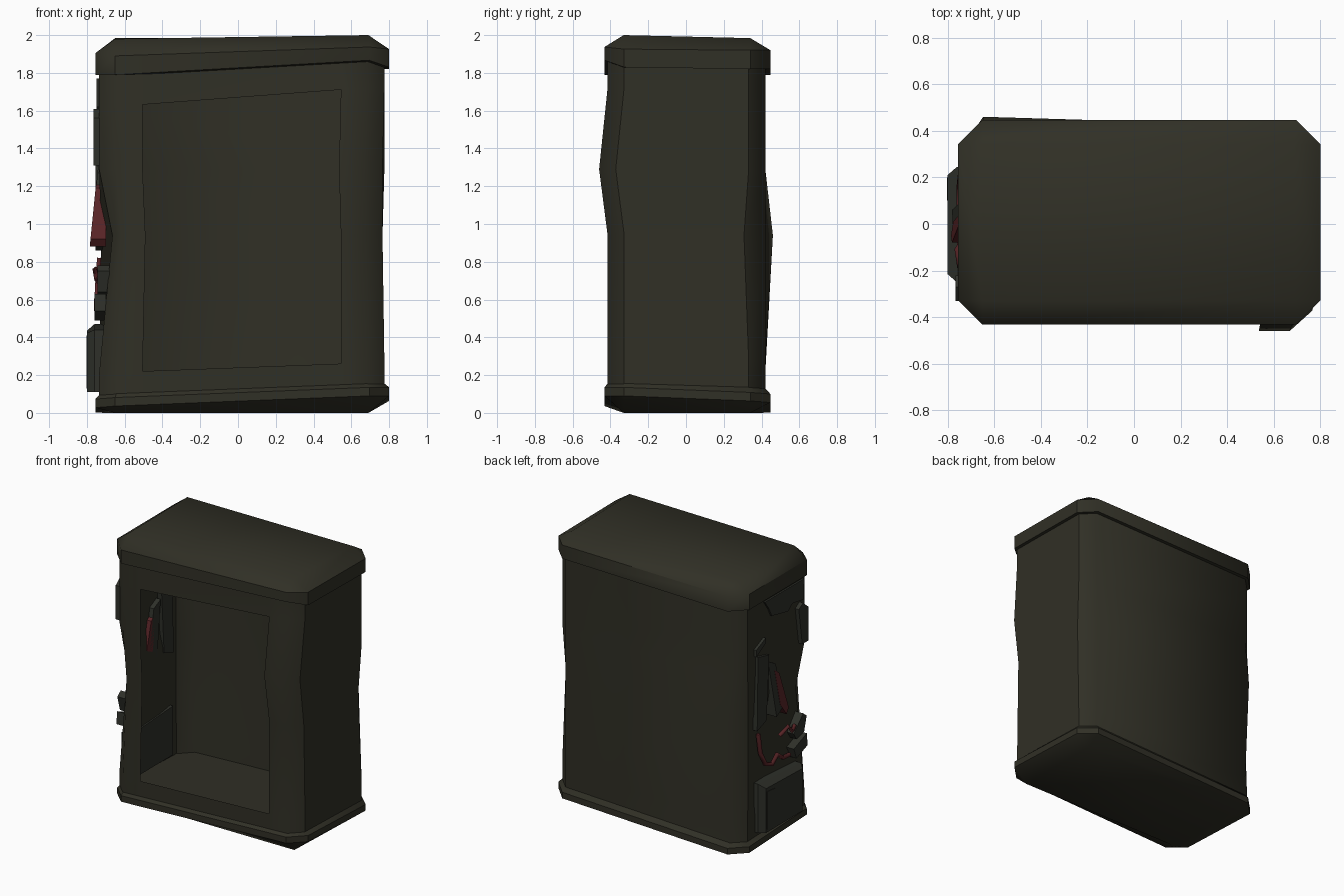
import bpy, bmesh, math
from mathutils import Vector

if "Cube" in bpy.data.objects:
    bpy.data.objects.remove(bpy.data.objects["Cube"])


def mat(name, c):
    m = bpy.data.materials.new(name)
    m.diffuse_color = (*c, 1)
    m.use_nodes = True
    m.node_tree.nodes["Principled BSDF"].inputs["Base Color"].default_value = m.diffuse_color
    return m


OLIVE = mat("dark_olive_metal", (0.030, 0.029, 0.019))
GREY = mat("dark_grey_green_scrap", (0.028, 0.030, 0.023))
RED = mat("dull_red_wire", (0.10, 0.018, 0.020))


def finish(name, bm, material, angle=None, sharp_sides=False):
    bmesh.ops.remove_doubles(bm, verts=bm.verts, dist=1e-4)
    bmesh.ops.recalc_face_normals(bm, faces=bm.faces)
    me = bpy.data.meshes.new(name)
    bm.to_mesh(me)
    bm.free()
    ob = bpy.data.objects.new(name, me)
    bpy.context.collection.objects.link(ob)
    me.materials.append(material)
    if angle:
        bpy.ops.object.select_all(action='DESELECT')
        ob.select_set(True)
        bpy.context.view_layer.objects.active = ob
        bpy.ops.object.shade_smooth_by_angle(angle=math.radians(angle))
    return ob


def octagon(x0, x1, y0, y1, c, z):
    """Cut-corner rectangle, z is a function of x, y or a list of eight heights."""
    p = [(x0 + c, y0), (x1 - c, y0), (x1, y0 + c), (x1, y1 - c),
         (x1 - c, y1), (x0 + c, y1), (x0, y1 - c), (x0, y0 + c)]
    return [Vector((x, y, z(x, y) if callable(z) else z[i])) for i, (x, y) in enumerate(p)]


def loft(rings, skip=lambda k, i: False, cap_bottom=True, cap_top=True):
    bm = bmesh.new()
    rows = [[bm.verts.new(p) for p in r] for r in rings]
    n = len(rows[0])
    for k in range(len(rows) - 1):
        for i in range(n):
            if not skip(k, i):
                j = (i + 1) % n
                bm.faces.new((rows[k][i], rows[k][j], rows[k + 1][j], rows[k + 1][i]))
    if cap_bottom:
        bm.faces.new(rows[0][::-1])
    if cap_top:
        bm.faces.new(rows[-1])
    return bm


def inset_rect(z):
    """Four corners, doubled up to match an octagon ring."""
    p = [(-.65, -.33), (.69, -.33), (.69, .34), (-.65, .34)]
    return [Vector((*p[i], z[i])) for i in (0, 1, 1, 2, 2, 3, 3, 0)]


# lid: tilted slab with cut edges
R = (-.755, .80, -.432, .447, .105)
finish("lid", loft([
    octagon(*R, [1.79, 1.867, 1.83, 1.82, 1.82, 1.79, 1.79, 1.79]),
    octagon(*R, [1.89, 1.937, 1.926, 1.92, 1.92, 1.90, 1.905, 1.905]),
    inset_rect([1.98, 2.0, 1.984, 1.984])]), OLIVE, 45)

# base: thin skewed foot, its top is the floor of the cabinet
finish("base", loft([
    inset_rect([0, 0, 0, 0]),
    octagon(*R, lambda x, y: .045 + .04 * x - .04 * y),
    octagon(*R, lambda x, y: .09 + .04 * x - .04 * y),
    octagon(-.735, .775, -.415, .42, .09, lambda x, y: .115 + .04 * x - .03 * y)]), OLIVE, 35)


# body: open-fronted shell, dented by moving single ring corners
def body_ring(z, k, moves={}):
    r = octagon(-.735, .775, -.415, .42, .088, lambda x, y: z + k * x)
    r[1:1] = [Vector((x, -.415, z + k * x)) for x in (-.505, .545)]
    for i, d in moves.items():
        r[i] = r[i] + Vector((*d, 0))
    return r


rings = [
    body_ring(.085, .03),
    body_ring(.24, .038),
    body_ring(.94, .0, {0: (.03, 0), 1: (.015, 0), 9: (.07, 0), 7: (0, .04), 8: (.01, -.02),
                        5: (-.01, -.025), 4: (-.01, 0), 3: (-.01, 0)}),
    body_ring(1.29, .0, {3: (-.02, -.045), 2: (-.01, -.043), 4: (-.01, -.045)}),
    body_ring(1.67, .075),
    body_ring(1.845, .04)]
body = finish("cabinet_body", loft(rings, lambda k, i: i == 1 and 1 <= k <= 3, False, False), OLIVE, 60)
bm = bmesh.new()
bm.from_mesh(body.data)
for e in bm.edges:  # crease only along the narrow side walls
    if len(e.link_faces) == 2:
        side = [abs(f.normal.x) > .9 for f in e.link_faces]
        if side[0] != side[1]:
            e.smooth = False
bm.to_mesh(body.data)
bm.free()


# scrap plates on the left wall, outlines given as (y, z)
def plate(name, pts, x_in=-.70, x_out=-.755, material=GREY, lean=0):
    zt = max(p[1] for p in pts)
    rows = [[(x + (lean * (zt - z) if x == x_out else 0), y, z) for y, z in pts] for x in (x_in, x_out)]
    return finish(name, loft(rows), material)


plate("torn_upper_panel", [(.15, 1.77), (-.31, 1.77), (-.30, 1.62), (-.17, 1.64), (-.12, 1.60),
                           (.07, 1.64), (.10, 1.70)], -.72, -.748)
plate("upper_strip", [(-.22, 1.58), (-.27, 1.61), (-.33, 1.56), (-.33, 1.31), (-.26, 1.31)], -.70, -.765)
plate("small_tab", [(.26, 1.41), (.15, 1.47), (.15, 1.51), (.26, 1.46)])
plate("long_strip", [(.24, 1.40), (.11, 1.37), (.14, .90), (.25, .86)], -.70, -.755)
plate("hanging_strip", [(.10, 1.31), (.02, 1.27), (-.03, .95), (.06, .90)], -.70, -.74, GREY, -.10)
plate("red_hanging_strip", [(.04, 1.23), (-.01, 1.19), (-.08, .92), (-.05, .88), (.01, .97)],
      -.70, -.75, RED, -.10)
plate("broken_shard_upper", [(-.19, .67), (-.30, .78), (-.34, .75), (-.31, .64), (-.22, .62)], -.68, -.745)
plate("broken_shard_lower", [(-.17, .57), (-.32, .63), (-.33, .54), (-.20, .49)], -.70, -.76)


# torn wires
def wire(name, pts, radius=.016):
    cu = bpy.data.curves.new(name, 'CURVE')
    cu.dimensions = '3D'
    cu.bevel_depth = radius
    cu.bevel_resolution = 0
    cu.use_fill_caps = True
    s = cu.splines.new('POLY')
    s.points.add(len(pts) - 1)
    for p, c in zip(s.points, pts):
        p.co = (*c, 1)
    ob = bpy.data.objects.new(name, cu)
    bpy.context.collection.objects.link(ob)
    cu.materials.append(RED)


wire("long_wire", [(-.735, .21, .82), (-.745, .20, .68), (-.75, .15, .58), (-.75, .07, .55),
                   (-.75, .01, .60), (-.75, -.05, .55), (-.745, -.14, .54)])
wire("short_wire", [(-.72, -.06, .70), (-.755, -.11, .76), (-.745, -.17, .70), (-.73, -.22, .72)])

# service box low on the left wall, tapering outward
box = []
for x, d in ((-.70, 0), (-.76, 0), (-.80, .035)):
    box.append([(x, y, z) for y, z in ((.245 - d, .11), (-.25 + d, .11), (-.25 + d, .44 - d * .5),
                                       (.245 - d, .47 - d))])
finish("service_box", loft(box), GREY)
plate("service_box_door", [(.20, .13), (.10, .13), (.10, .40), (.20, .41)], -.79, -.803, GREY)
